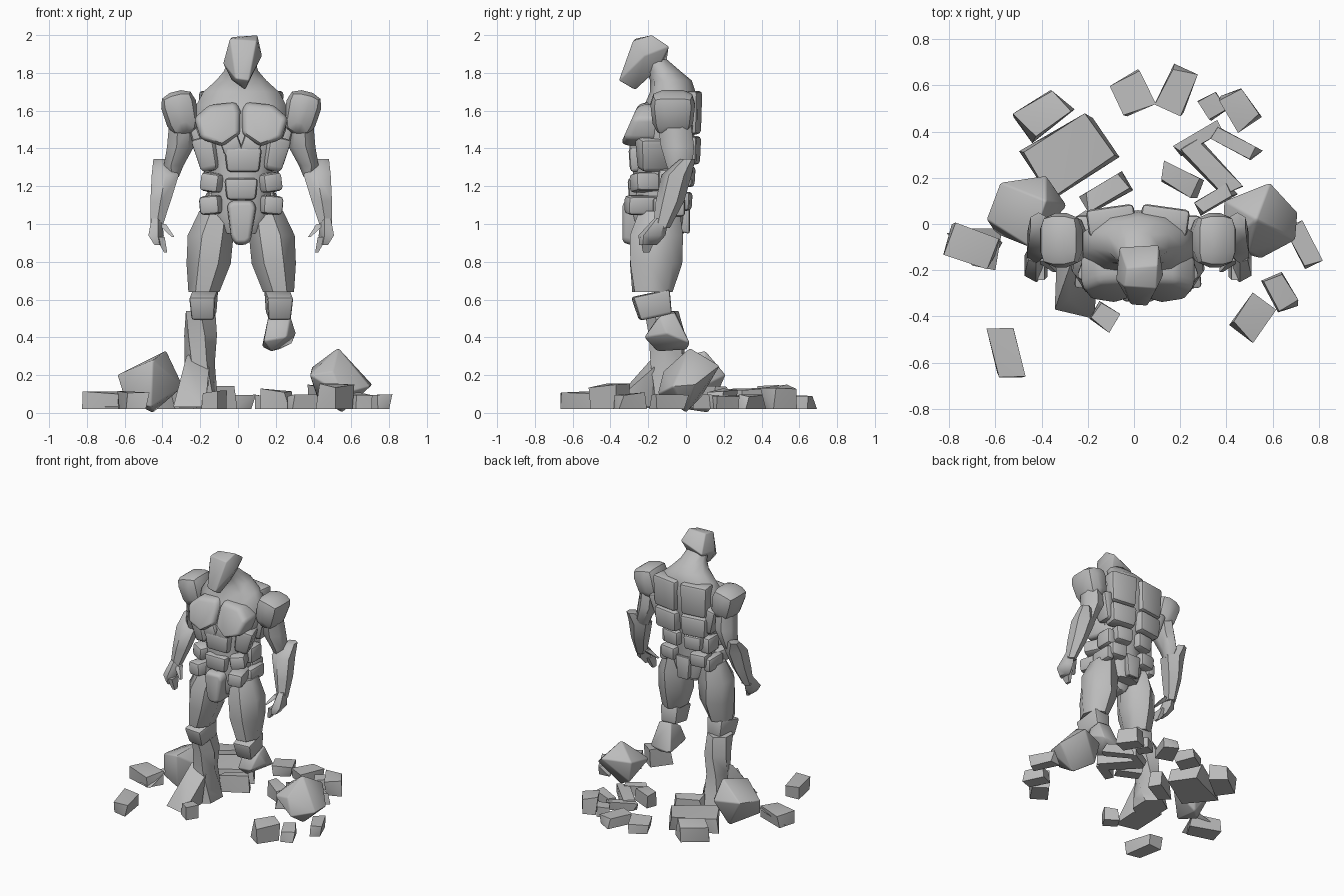
import bpy, bmesh, math, random
from mathutils import Vector, Euler

old = bpy.data.objects.get("Cube")
if old:
    bpy.data.objects.remove(old, do_unlink=True)

CENTRE = 0.017          # centreline of the body
random.seed(4)

stone = bpy.data.materials.new("grey_stone")
stone.use_nodes = True
stone.diffuse_color = (0.5, 0.5, 0.5, 1)
stone.node_tree.nodes["Principled BSDF"].inputs["Base Color"].default_value = stone.diffuse_color


def finish(name, bm, bevel, smooth_angle):
    """Soften the creases, then turn the bmesh into a shaded object."""
    bmesh.ops.recalc_face_normals(bm, faces=bm.faces)
    if bevel:
        creases = [e for e in bm.edges if e.calc_face_angle(0) > math.radians(25)]
        bmesh.ops.bevel(bm, geom=creases, offset=bevel, segments=2, profile=0.5,
                        affect='EDGES', clamp_overlap=True)
    mesh = bpy.data.meshes.new(name)
    bm.to_mesh(mesh)
    bm.free()
    mesh.materials.append(stone)
    obj = bpy.data.objects.new(name, mesh)
    bpy.context.collection.objects.link(obj)
    bpy.ops.object.select_all(action='DESELECT')
    obj.select_set(True)
    bpy.context.view_layer.objects.active = obj
    bpy.ops.object.shade_smooth_by_angle(angle=math.radians(smooth_angle))
    return obj


def hull(name, points, bevel=0.0, side=1, centre=CENTRE):
    """Convex chunk around a few points."""
    bm = bmesh.new()
    for x, y, z in points:
        bm.verts.new((centre + side * x, y, z))
    bmesh.ops.convex_hull(bm, input=bm.verts)
    loose = [v for v in bm.verts if not v.link_faces]
    bmesh.ops.delete(bm, geom=loose, context='VERTS')
    bmesh.ops.dissolve_limit(bm, angle_limit=math.radians(3), verts=bm.verts, edges=bm.edges)
    return finish(name, bm, bevel, 42)


def limb(name, rings, sides=8, twist=0.0, side=1, bevel=0.0):
    """Loft through horizontal ellipses given as (x, y, z, half width, half depth)."""
    bm = bmesh.new()
    loops = []
    for level, (x, y, z, rx, ry) in enumerate(rings):
        loop = []
        for i in range(sides):
            a = math.tau * (i + 0.5) / sides + twist * level
            loop.append(bm.verts.new((CENTRE + side * (x + rx * math.cos(a)),
                                      y + ry * math.sin(a), z)))
        loops.append(loop)
    for low, high in zip(loops, loops[1:]):
        for i in range(sides):
            j = (i + 1) % sides
            bm.faces.new((low[i], low[j], high[j], high[i]))
    bm.faces.new(loops[0])
    bm.faces.new(loops[-1])
    return finish(name, bm, bevel, 50)


def box(centre, size, rotation=(0, 0, 0), taper=1.0, jitter=0.0):
    """Corner points of a turned box; taper narrows its lower end."""
    turn = Euler([math.radians(a) for a in rotation])
    corners = []
    for sx in (-0.5, 0.5):
        for sy in (-0.5, 0.5):
            for sz in (-0.5, 0.5):
                k = taper if sz < 0 else 1
                p = Vector((sx * size[0] * k, sy * size[1] * k, sz * size[2]))
                for axis in range(2):
                    p[axis] *= 1 + random.uniform(-jitter, jitter)
                if sz > 0:
                    p.z *= 1 - random.uniform(0, 2 * jitter)
                p.rotate(turn)
                corners.append(p + Vector(centre))
    return corners


def slab(outline, front, back, lean=0.0, inset=0.9):
    """Points of a plate drawn as an (x, z) outline, with its front face leaning."""
    mx = sum(p[0] for p in outline) / len(outline)
    mz = sum(p[1] for p in outline) / len(outline)
    points = []
    for x, z in outline:
        points.append((mx + (x - mx) * inset, front + lean * (z - mz), mz + (z - mz) * inset))
        points.append((x, front + lean * (z - mz) + 0.04, z))
        points.append((x, back, z))
    return points


def pair(maker, name, shape, **options):
    for label, side in (("left", 1), ("right", -1)):
        maker(f"{label}_{name}", shape, side=side, **options)


# Head, neck and torso core
hull("head", [(-.06, -.27, 1.98), (.08, -.28, 1.97), (-.05, -.19, 1.99), (.085, -.18, 2.0),
              (-.095, -.24, 1.85), (.11, -.22, 1.89), (-.08, -.1, 1.87), (.09, -.09, 1.94),
              (-.03, -.35, 1.77), (.04, -.355, 1.76), (.02, -.27, 1.71), (-.05, -.24, 1.76),
              (.06, -.15, 1.82)], bevel=.006)
limb("torso_core", [(0, -.14, .95, .12, .13), (0, -.15, 1.05, .18, .15), (0, -.14, 1.2, .16, .14),
                    (0, -.13, 1.35, .19, .15), (0, -.11, 1.5, .25, .16), (0, -.08, 1.63, .25, .14),
                    (0, -.07, 1.7, .21, .12), (0, -.08, 1.76, .14, .11), (0, -.12, 1.81, .095, .09),
                    (0, -.17, 1.87, .075, .07)], sides=10)

# Chest and front plates
pec = [(.25, 1.56), (.17, 1.63), (.025, 1.645), (.005, 1.6), (.005, 1.475), (.1, 1.41), (.215, 1.45)]
pair(hull, "chest_plate", slab(pec, -.295, -.14, lean=.4), bevel=.02)
pair(hull, "sternum_plate", box((.055, -.25, 1.42), (.1, .1, .09), (0, 20, 0)), bevel=.015)
hull("upper_belly_plate", box((.01, -.245, 1.34), (.2, .12, .13), taper=.85), bevel=.02)
hull("lower_belly_plate", box((0, -.255, 1.185), (.18, .11, .115), taper=.85), bevel=.02)
pair(hull, "rib_plate", box((.165, -.17, 1.37), (.13, .2, .18), (0, 12, 20), taper=.75), bevel=.025)
pair(hull, "waist_plate", box((.14, -.21, 1.22), (.11, .16, .1), (0, -8, 25)), bevel=.022)
pair(hull, "flank_plate", box((.16, -.08, 1.23), (.08, .13, .12)), bevel=.02)
pair(hull, "hip_plate", box((.15, -.23, 1.1), (.11, .18, .1), (0, 5, 15)), bevel=.022)
pair(hull, "side_hip_plate", box((.185, -.09, 1.09), (.06, .17, .1)), bevel=.018)
groin = [(-.075, 1.1), (-.05, 1.125), (.06, 1.125), (.08, 1.09), (.05, .91), (.025, .89), (-.03, .89), (-.055, .93)]
hull("groin_plate", slab(groin, -.335, -.1), bevel=.015)

# Back plates, in rows from the shoulders down
for row, (z, height, width, x, y) in enumerate([(1.59, .23, .21, .115, .015), (1.39, .15, .2, .11, .01),
                                              (1.25, .11, .14, .085, -.015), (1.12, .1, .13, .12, -.03)]):
    pair(hull, f"back_plate_{row + 1}",
         box((x, y, z), (width, .12, height), (0, 0, -8), taper=.9), bevel=.02)
hull("tail_plate", slab([(-.06, 1.12), (.06, 1.12), (.045, .95), (-.045, .95)], -.03, .02), bevel=.015)
pair(hull, "side_back_plate", box((.22, -.04, 1.44), (.09, .16, .2), (0, 12, 0), taper=.7), bevel=.025)

# Shoulders and arms
pair(hull, "shoulder", box((.32, -.07, 1.585), (.2, .25, .24), (0, 14, 0), taper=.8), bevel=.07)
pair(limb, "upper_arm", [(.32, -.06, 1.52, .07, .09), (.325, -.045, 1.41, .075, .09),
                         (.36, -.035, 1.31, .055, .07), (.36, -.04, 1.25, .03, .04)], sides=7)
pair(limb, "forearm", [(.43, .01, 1.345, .04, .04), (.402, -.05, 1.26, .083, .08),
                       (.427, -.085, 1.12, .062, .075), (.45, -.13, .98, .035, .045)], sides=6)
pair(limb, "palm", [(.45, -.13, 1.03, .03, .04), (.455, -.18, .94, .045, .075),
                    (.44, -.2, .89, .025, .05)], sides=5)
pair(limb, "thumb", [(.42, -.14, 1.0, .03, .03), (.36, -.2, .93, .01, .012)], sides=4)
pair(limb, "fingers", [(.43, -.2, .93, .035, .06), (.4, -.21, .85, .012, .025)], sides=4)

# Thighs and knees
pair(limb, "thigh", [(.14, -.14, 1.07, .09, .11), (.165, -.16, .94, .125, .145),
                     (.172, -.165, .79, .12, .145), (.195, -.18, .64, .085, .11)], sides=7, twist=.12)
pair(hull, "knee", box((.198, -.175, .57), (.14, .2, .13), (12, 0, 5), taper=.85), bevel=.015)

# The left calf ends in a break; the right leg reaches the ground
hull("left_calf", [(.14, -.16, .49), (.26, -.14, .51), (.15, -.06, .54), (.25, -.06, .53),
                   (.29, -.1, .42), (.12, -.2, .38), (.24, -.22, .4), (.11, .01, .35),
                   (.27, .02, .37), (.16, -.15, .325), (.2, .0, .335)], bevel=.008)
limb("right_shin", [(-.215, -.13, .54, .09, .09), (-.215, -.1, .41, .09, .1), (-.22, -.1, .26, .08, .1),
                    (-.22, -.08, .12, .095, .12), (-.23, -.08, .025, .11, .14)], sides=6, twist=.25)
hull("right_foot", [(-.36, -.37, .03), (-.19, -.41, .03), (-.3, -.33, .12), (-.18, -.2, .03),
                    (-.35, -.1, .03), (-.29, -.17, .3), (-.17, -.17, .24), (-.22, -.06, .34)])

# Boulders beside the feet
hull("right_boulder", [(-.64, .02, .2), (-.58, .18, .22), (-.38, .21, .2), (-.38, .1, .33), (-.45, -.1, .28),
                       (-.29, .08, .14), (-.6, -.04, .07), (-.46, -.08, .03), (-.45, .12, 0)],
     bevel=.008, centre=0)
hull("left_boulder", [(.38, -.1, .2), (.39, .1, .24), (.53, .02, .345), (.59, .18, .25), (.71, .05, .15),
                      (.7, -.07, .14), (.55, -.15, .1), (.55, 0, 0), (.42, .08, .08), (.5, -.12, .22)],
     bevel=.008, centre=0)

# Scattered rubble: x, y, width, depth, turn, height
rubble = [(-.7, -.1, .2, .13, -20, .1), (-.555, -.55, .11, .21, 10, .1), (-.39, .48, .2, .14, 35, .13),
          (-.27, .3, .32, .22, 30, .12), (-.01, .57, .13, .16, 25, .08), (.19, .58, .11, .17, -25, .08),
          (.34, .51, .08, .09, 30, .08), (.46, .5, .11, .15, 30, .13), (.28, .37, .19, .05, 30, .07),
          (.44, .35, .2, .06, -28, .08), (.33, .25, .28, .09, -45, .08), (.2, .19, .17, .08, -28, .11),
          (.35, .11, .17, .06, 30, .08), (-.12, .14, .19, .09, 30, .13), (-.13, -.4, .1, .09, -35, .1),
          (.515, -.4, .13, .16, -35, .14), (.635, -.3, .09, .15, 30, .09), (.735, -.09, .08, .17, 25, .08)]
for number, (x, y, width, depth, turn, height) in enumerate(rubble):
    points = box((x, y, .02 + height / 2), (width, depth, height), (0, 0, turn), jitter=.2)
    hull(f"rubble_{number + 1}", points, centre=0)
hull("right_rubble_point", [(-.81, -.04, .03), (-.7, -.02, .08), (-.6, -.2, .03),
                            (-.57, -.02, .12), (-.7, -.18, .03)], centre=0)
